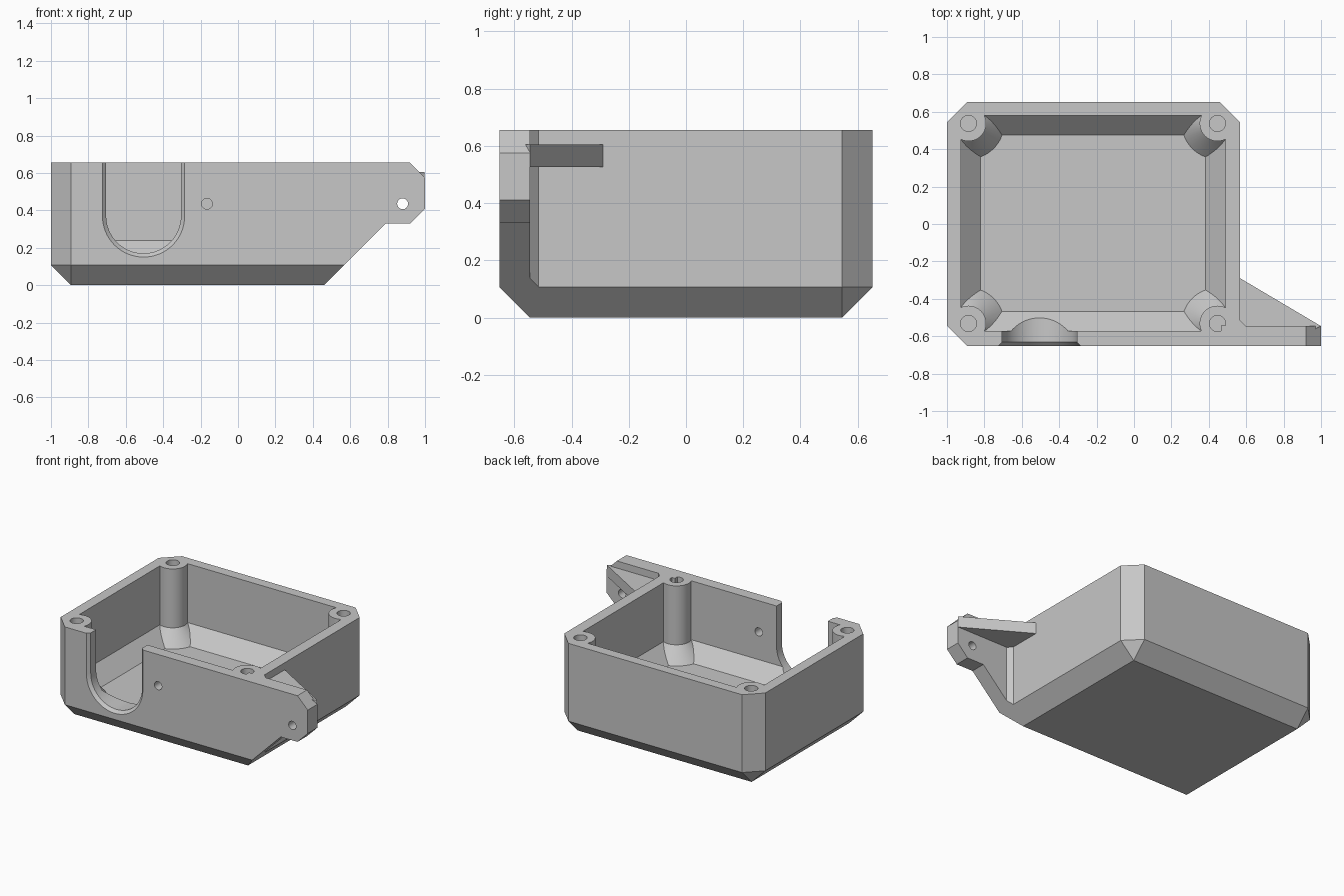
import bpy
import bmesh
import math
from mathutils import Matrix, Vector

cube = bpy.data.objects.get("Cube")
if cube:
    bpy.data.objects.remove(cube, do_unlink=True)

grey = bpy.data.materials.new("plain grey")
grey.use_nodes = True
COLOUR = (0.57, 0.57, 0.57, 1)
grey.diffuse_color = COLOUR
grey.node_tree.nodes["Principled BSDF"].inputs["Base Color"].default_value = COLOUR

# Main dimensions
LEFT, RIGHT, DEPTH, TOP, BEVEL = -1.0, 0.567, 0.652, 0.655, 0.107
FRONT_IN = -DEPTH + BEVEL


def finish(name, bm):
    bmesh.ops.recalc_face_normals(bm, faces=bm.faces)
    mesh = bpy.data.meshes.new(name)
    bm.to_mesh(mesh)
    bm.free()
    mesh.materials.append(grey)
    obj = bpy.data.objects.new(name, mesh)
    bpy.context.collection.objects.link(obj)
    return obj


def hull(name, points):
    bm = bmesh.new()
    verts = [bm.verts.new(p) for p in points]
    result = bmesh.ops.convex_hull(bm, input=verts)
    spare = [v for v in result["geom_interior"] if isinstance(v, bmesh.types.BMVert)]
    bmesh.ops.delete(bm, geom=spare, context="VERTS")
    bmesh.ops.dissolve_limit(bm, angle_limit=0.01, verts=bm.verts, edges=bm.edges)
    return finish(name, bm)


def block(name, x, y, z):
    return hull(name, [(a, b, c) for a in x for b in y for c in z])


def cone(name, start, end, r1, r2, sides=64):
    start, end = Vector(start), Vector(end)
    axis = end - start
    turn = axis.to_track_quat("Z", "Y").to_matrix().to_4x4()
    bm = bmesh.new()
    bmesh.ops.create_cone(bm, cap_ends=True, segments=sides, radius1=r1, radius2=r2,
                          depth=axis.length,
                          matrix=Matrix.Translation((start + end) / 2) @ turn)
    return finish(name, bm)


def combine(target, other, operation):
    mod = target.modifiers.new(operation.lower(), "BOOLEAN")
    mod.operation, mod.solver, mod.object = operation, "EXACT", other
    bpy.context.view_layer.objects.active = target
    bpy.ops.object.modifier_apply(modifier=mod.name)
    bpy.data.objects.remove(other, do_unlink=True)


# Outer box: bevelled underside, three bevelled upright corners
points = [(x, y, 0) for x in (LEFT + BEVEL, RIGHT - BEVEL) for y in (FRONT_IN, -FRONT_IN)]
for z in (BEVEL, TOP):
    points.append((RIGHT, -DEPTH, z))
    for x, sx, y, sy in ((LEFT, 1, -DEPTH, 1), (LEFT, 1, DEPTH, -1), (RIGHT, -1, DEPTH, -1)):
        points += [(x + sx * BEVEL, y, z), (x, y + sy * BEVEL, z)]
case = hull("enclosure", points)

# Side ear: sloped front plate and a bevelled tab at its end
low = RIGHT - BEVEL
plate = [(0.3, FRONT_IN, 0), (low, FRONT_IN, 0), (0.3, -DEPTH, BEVEL), (RIGHT, -DEPTH, BEVEL)]
plate += [(x, y, z) for y in (-DEPTH, FRONT_IN)
          for x, z in ((low + 0.33, 0.33), (low + 0.33, TOP), (0.3, TOP))]
combine(case, hull("ear_plate", plate), "UNION")
tab = [(x, y, z) for y in (-DEPTH, FRONT_IN)
       for x, z in ((0.72, 0.33), (0.92, 0.33), (1, 0.41), (1, 0.575), (0.92, TOP), (0.72, TOP))]
combine(case, hull("ear_tab", tab), "UNION")

# Inner corner strip and horizontal gusset behind the ear
strip = [(x, y, z) for z in (BEVEL, TOP)
         for x, y in ((RIGHT - 0.03, FRONT_IN - 0.03), (RIGHT, FRONT_IN + 0.03),
                      (RIGHT - 0.03, FRONT_IN + 0.03), (RIGHT, FRONT_IN - 0.03))]
strip += [(RIGHT + 0.03, y, z) for y in (FRONT_IN - 0.03, FRONT_IN)
          for z in (BEVEL + 0.03, TOP)]
combine(case, hull("ear_corner_strip", strip), "UNION")
gusset = [(x, y, z) for z in (0.527, 0.605)
          for x, y in ((RIGHT - 0.03, -0.272), (RIGHT - 0.03, -0.59), (0.92, -0.59),
                       (0.998, FRONT_IN))]
combine(case, hull("ear_gusset", gusset), "UNION")

# Cavity with sloped lower edges, leaving flared screw posts in its corners
SLOPE = 0.105
X0, X1, Y0, Y1 = -0.925, 0.488, -0.572, 0.58
cavity_points = [(x, y, z) for x in (X0, X1) for y in (Y0, Y1) for z in (0.24, 0.75)]
cavity_points += [(x, y, 0.24 - SLOPE) for x in (X0 + SLOPE, X1 - SLOPE)
                  for y in (Y0 + SLOPE, Y1 - SLOPE)]
cavity = hull("cavity_cutter", cavity_points)
posts = [(x, y) for x in (-0.885, 0.446) for y in (-0.532, 0.538)]
for x, y in posts:
    combine(cavity, cone("post", (x, y, 0.2), (x, y, 0.8), 0.095, 0.095), "DIFFERENCE")
    combine(cavity, cone("post_flare", (x, y, 0.1), (x, y, 0.24), 0.222, 0.095), "DIFFERENCE")
combine(case, cavity, "DIFFERENCE")

# Screw holes; the one beside the ear has a filled quadrant
for x, y in posts:
    hole = cone("screw_hole", (x, y, 0.25), (x, y, 0.75), 0.043, 0.043, 32)
    if x > 0 and y < 0:
        filler = block("hole_filler", (x + 0.02, x + 0.1), (y - 0.1, y - 0.01), (0.2, 0.8))
        combine(hole, filler, "DIFFERENCE")
    combine(case, hole, "DIFFERENCE")

# U-shaped front opening with a flared outer rim
UX, UZ = -0.505, 0.37


def u_section(y, r):
    arc = [(UX + r * math.cos(a), y, UZ - r * math.sin(a))
           for a in (math.pi * i / 32 for i in range(33))]
    return arc + [(UX - r, y, 0.8), (UX + r, y, 0.8)]


combine(case, hull("opening_cutter", u_section(-0.7, 0.2) + u_section(-0.45, 0.2)), "DIFFERENCE")
combine(case, hull("rim_cutter", u_section(-DEPTH - 0.01, 0.23) + u_section(-DEPTH + 0.02, 0.2)),
        "DIFFERENCE")

# Small round holes through the front wall and the ear
for x, end in ((-0.166, -0.5), (0.88, -0.4)):
    combine(case, cone("pin_hole", (x, -0.8, 0.435), (x, end, 0.435), 0.029, 0.029, 32),
            "DIFFERENCE")

bpy.ops.object.select_all(action="DESELECT")
case.select_set(True)
bpy.context.view_layer.objects.active = case
bpy.ops.object.shade_smooth_by_angle(angle=math.radians(25))
